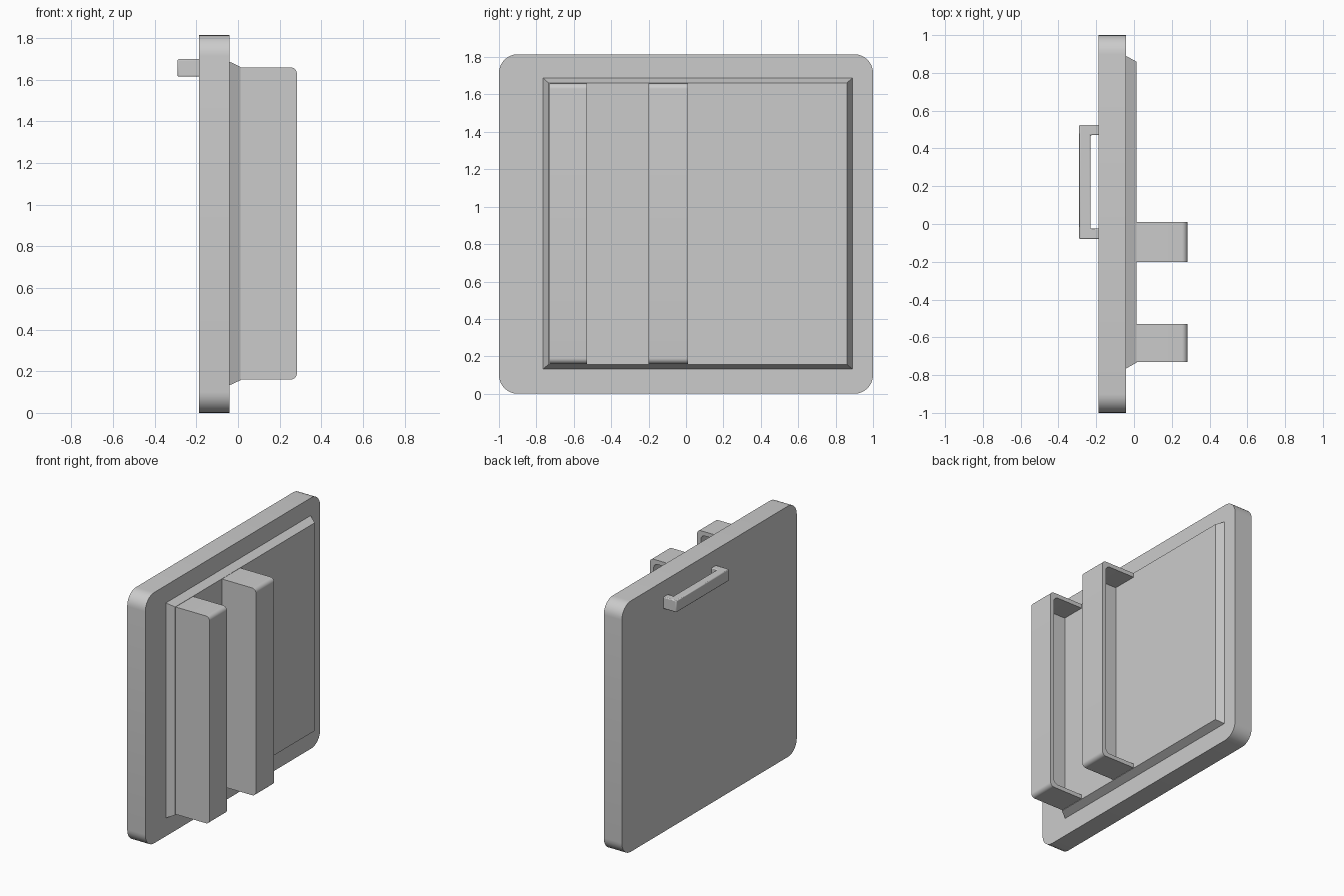
import bpy, bmesh, math

if "Cube" in bpy.data.objects:
    bpy.data.objects.remove(bpy.data.objects["Cube"])

SEG = 8


def finish(name, bm, smooth=True):
    bmesh.ops.recalc_face_normals(bm, faces=bm.faces[:])
    mesh = bpy.data.meshes.new(name)
    bm.to_mesh(mesh)
    bm.free()
    ob = bpy.data.objects.new(name, mesh)
    bpy.context.collection.objects.link(ob)
    if smooth:
        bpy.ops.object.select_all(action='DESELECT')
        ob.select_set(True)
        bpy.context.view_layer.objects.active = ob
        bpy.ops.object.shade_smooth_by_angle(angle=math.radians(30))
    return ob


def arc(cx, cy, r, start):
    """Quarter turn of points, anticlockwise from the start angle."""
    return [(cx + r * math.cos(math.radians(start + 90 * i / SEG)),
             cy + r * math.sin(math.radians(start + 90 * i / SEG)))
            for i in range(SEG + 1)]


def loft(name, rings, smooth=True):
    """Closed solid through rings with equal point counts."""
    bm = bmesh.new()
    rows = [[bm.verts.new(p) for p in ring] for ring in rings]
    n = len(rows[0])
    for a, b in zip(rows, rows[1:]):
        for i in range(n):
            j = (i + 1) % n
            bm.faces.new((a[i], a[j], b[j], b[i]))
    bm.faces.new(rows[0])
    bm.faces.new(rows[-1])
    return finish(name, bm, smooth)


# Door slab with rounded corners
R, H = 0.1, 1.815
outline = (arc(1 - R, H - R, R, 0) + arc(R - 1, H - R, R, 90)
           + arc(R - 1, R, R, 180) + arc(1 - R, R, R, 270))
loft("door_slab", [[(x, y, z) for y, z in outline] for x in (-0.187, -0.042)])


# Raised inner liner with sloped edges
def rect(x, y0, y1, z0, z1):
    return [(x, y0, z0), (x, y1, z0), (x, y1, z1), (x, y0, z1)]


loft("inner_liner", [rect(-0.06, -0.765, 0.89, 0.132, 1.688),
                     rect(-0.042, -0.765, 0.89, 0.132, 1.688),
                     rect(0.012, -0.735, 0.86, 0.157, 1.662)], False)


# Shelf bins: C-shaped wall with a floor, open towards +y
def shelf_bin(name, y0, y1, wall=0.03, floor=0.025):
    def path(x1, z0, z1, r):
        return ([(0.0, z0)] + arc(x1 - r, z0 + r, r, 270)
                + arc(x1 - r, z1 - r, r, 0) + [(0.0, z1)])
    outer = path(0.283, 0.16, 1.66, 0.03)
    inner = path(0.283 - wall, 0.16 + wall, 1.66 - wall, 0.035)
    ring = lambda pts, y: [(x, y, z) for x, z in pts]
    return loft(name, [ring(outer, y0), ring(outer, y1),
                       ring(inner, y1), ring(inner, y0 + floor)])


shelf_bin("lower_shelf_bin", -0.73, -0.53)
shelf_bin("upper_shelf_bin", -0.2, 0.01)

# Handle: U-shaped bar on the outside
u = [(-0.18, -0.08), (-0.29, -0.08), (-0.29, 0.525), (-0.18, 0.525),
     (-0.18, 0.47), (-0.23, 0.47), (-0.23, -0.025), (-0.18, -0.025)]
handle = loft("handle", [[(x, y, z) for x, y in u] for z in (1.615, 1.7)])
bev = handle.modifiers.new("soft_edges", 'BEVEL')
bev.width = 0.006
bev.segments = 2
